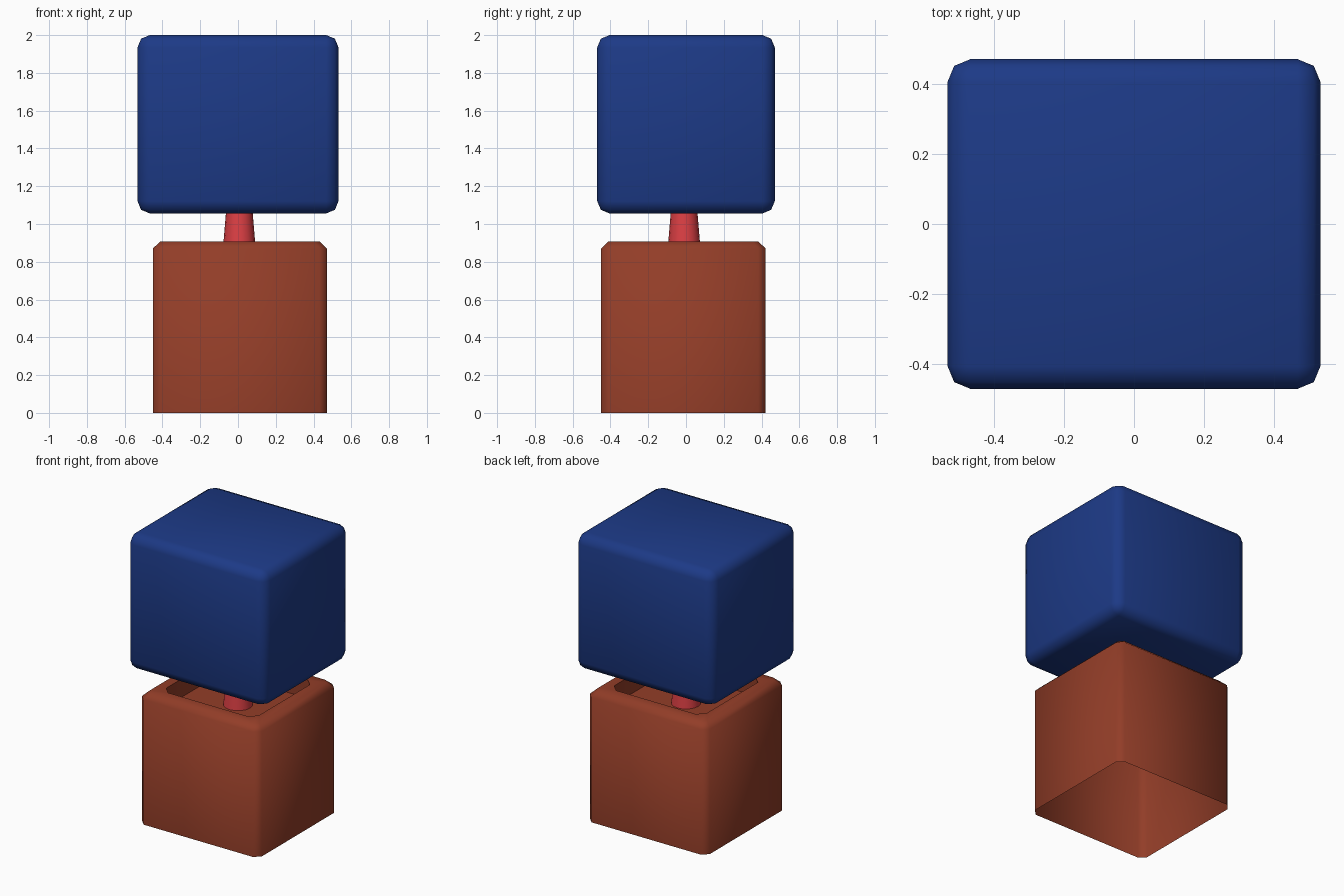
import bpy, bmesh, math

if "Cube" in bpy.data.objects:
    bpy.data.objects.remove(bpy.data.objects["Cube"])


def material(name, color):
    mat = bpy.data.materials.new(name)
    mat.diffuse_color = (*color, 1)
    mat.use_nodes = True
    mat.node_tree.nodes["Principled BSDF"].inputs["Base Color"].default_value = mat.diffuse_color
    return mat


def finish(name, bm, mat, angle):
    bmesh.ops.recalc_face_normals(bm, faces=bm.faces)
    mesh = bpy.data.meshes.new(name)
    bm.to_mesh(mesh)
    bm.free()
    mesh.materials.append(mat)
    obj = bpy.data.objects.new(name, mesh)
    bpy.context.collection.objects.link(obj)
    bpy.ops.object.select_all(action='DESELECT')
    obj.select_set(True)
    bpy.context.view_layer.objects.active = obj
    bpy.ops.object.shade_smooth_by_angle(angle=math.radians(angle))
    return obj


def rect_ring(bm, cx, cy, hx, hy, cut, z):
    """Rectangle with clipped corners, eight vertices."""
    pts = []
    for sx, sy in ((1, 1), (-1, 1), (-1, -1), (1, -1)):
        pair = [(sx * hx, sy * (hy - cut)), (sx * (hx - cut), sy * hy)]
        pts += pair if sx * sy > 0 else pair[::-1]
    return [bm.verts.new((cx + x, cy + y, z)) for x, y in pts]


blue = material("shade_blue", (0.012, 0.042, 0.24))
brown = material("base_brown", (0.29, 0.047, 0.021))
red = material("stem_red", (0.72, 0.05, 0.058))

# Shade: rounded closed box
bm = bmesh.new()
bmesh.ops.create_cube(bm, size=1)
for v in bm.verts:
    v.co = (v.co.x * 1.064, v.co.y * 0.94, 1.528 + v.co.z * 0.944)
bmesh.ops.bevel(bm, geom=bm.edges[:], offset=0.065, segments=2,
                profile=0.5, affect='EDGES')
finish("shade", bm, blue, 60)

# Base: open-bottomed shell with a recessed tray on top
CX, CY, HX, HY = 0.01, -0.014, 0.461, 0.436
bm = bmesh.new()
profile = [  # inset, corner cut, height
    (0.0, 0.04, 0.0),
    (0.0, 0.04, 0.87),
    (0.04, 0.03, 0.908),
    (0.105, 0.05, 0.908),
    (0.105, 0.05, 0.78),
]
rings = [rect_ring(bm, CX, CY, HX - i, HY - i, c, z) for i, c, z in profile]
for a, b in zip(rings, rings[1:]):
    for k in range(8):
        n = (k + 1) % 8
        bm.faces.new((a[k], a[n], b[n], b[k]))
bm.faces.new(rings[-1])
finish("base", bm, brown, 60)

# Stem: tapered round post between tray and shade
bm = bmesh.new()
bmesh.ops.create_cone(bm, cap_ends=True, segments=16,
                      radius1=0.094, radius2=0.07, depth=0.29)
bmesh.ops.translate(bm, verts=bm.verts, vec=(0.007, -0.01, 0.925))
finish("stem", bm, red, 40)
